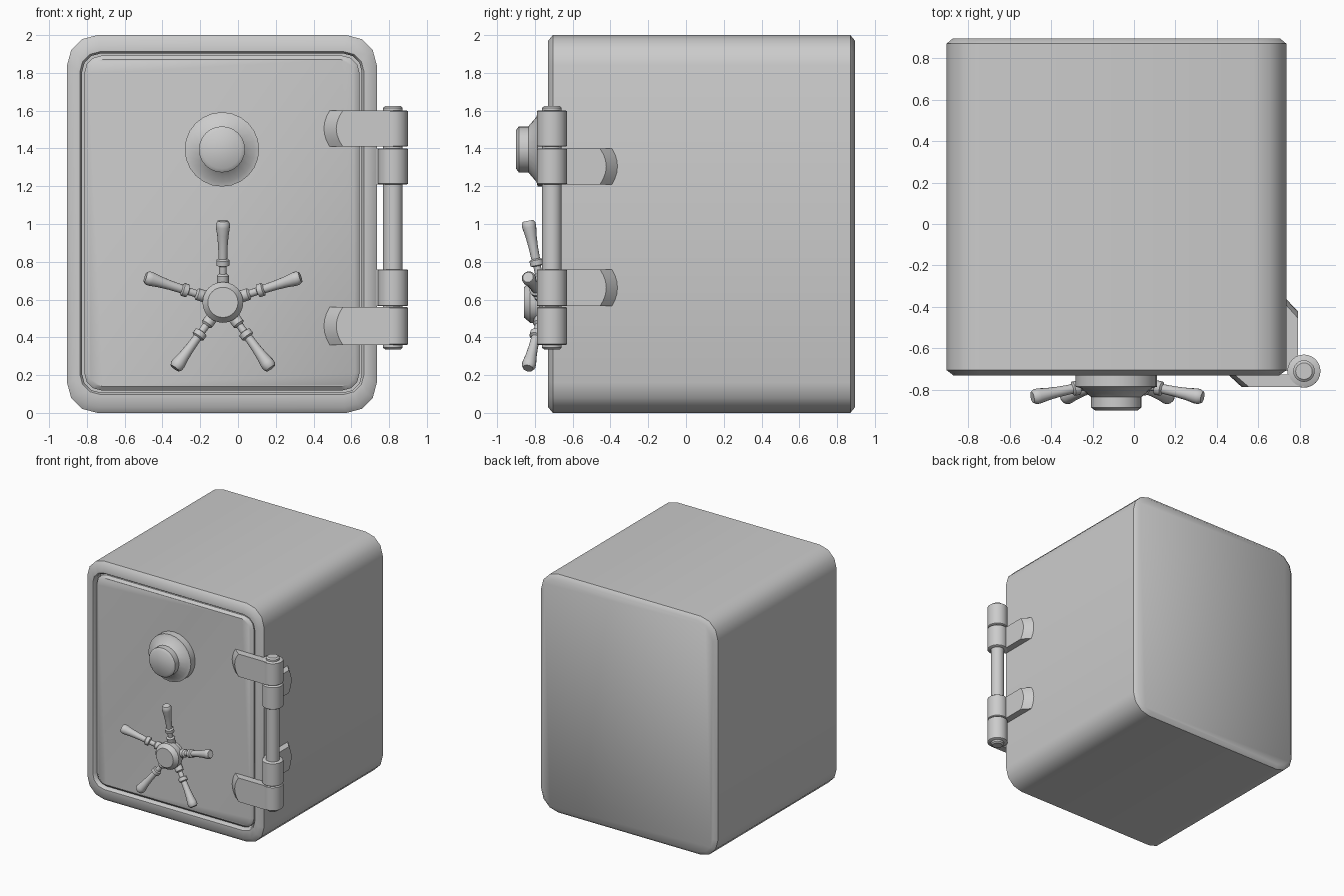
import bpy, bmesh
from math import sin, cos, pi, radians
from mathutils import Vector

if "Cube" in bpy.data.objects:
    bpy.data.objects.remove(bpy.data.objects["Cube"])

CX = -0.085  # centre line of the safe body


def finish(name, bm, angle=40):
    bmesh.ops.recalc_face_normals(bm, faces=bm.faces)
    me = bpy.data.meshes.new(name)
    bm.to_mesh(me)
    bm.free()
    ob = bpy.data.objects.new(name, me)
    bpy.context.collection.objects.link(ob)
    bpy.ops.object.select_all(action='DESELECT')
    bpy.context.view_layer.objects.active = ob
    ob.select_set(True)
    bpy.ops.object.shade_smooth_by_angle(angle=radians(angle))
    return ob


def loft(name, loops, angle=40):
    """Skin a list of equal-length closed loops and cap both ends."""
    bm = bmesh.new()
    rows = [[bm.verts.new(p) for p in loop] for loop in loops]
    n = len(rows[0])
    for a, b in zip(rows, rows[1:]):
        for i in range(n):
            j = (i + 1) % n
            bm.faces.new((a[i], a[j], b[j], b[i]))
    bm.faces.new(rows[0])
    bm.faces.new(rows[-1])
    return finish(name, bm, angle)


def rounded(hx, hz, r, y, cz, seg=3):
    pts = []
    for q, (sx, sz) in enumerate([(1, 1), (-1, 1), (-1, -1), (1, -1)]):
        for k in range(seg + 1):
            a = (q + k / seg) * pi / 2
            pts.append((CX + sx * (hx - r) + r * cos(a), y, cz + sz * (hz - r) + r * sin(a)))
    return pts


def lathe(name, origin, direction, profile, sides=24):
    """Spin (radius, height) pairs about a direction."""
    q = Vector(direction).to_track_quat('Z', 'Y')
    o = Vector(origin)
    return loft(name, [[o + q @ Vector((r * cos(2 * pi * i / sides), r * sin(2 * pi * i / sides), h))
                        for i in range(sides)] for r, h in profile])


# Body with chamfered ends and a recess for the door
loft("safe_body", [rounded(*s) for s in [
    (0.79, 0.97, 0.14, 0.895, 1.0), (0.82, 1.0, 0.16, 0.87, 1.0),
    (0.82, 1.0, 0.16, -0.705, 1.0), (0.787, 0.97, 0.14, -0.73, 1.0),
    (0.752, 0.907, 0.105, -0.73, 1.005), (0.74, 0.897, 0.095, -0.715, 1.005),
    (0.74, 0.897, 0.095, -0.66, 1.005)]])

# Door panel
loft("door", [rounded(*s) for s in [
    (0.728, 0.886, 0.09, -0.65, 1.005), (0.728, 0.886, 0.09, -0.708, 1.005),
    (0.706, 0.865, 0.075, -0.727, 1.005)]])

# Combination dial
lathe("dial", (-0.085, -0.70, 1.395), (0, -1, 0),
      [(0.197, 0), (0.197, 0.085), (0.172, 0.092), (0.122, 0.135), (0.122, 0.185), (0.102, 0.2)])

# Wheel hub and five turned handles
HUB = Vector((-0.08, -0.75, 0.585))
lathe("wheel_hub", (-0.08, -0.70, 0.585), (0, -1, 0),
      [(0.085, 0), (0.085, 0.05), (0.108, 0.075), (0.108, 0.125), (0.08, 0.158)])
spoke = [(0.022, 0.05), (0.032, 0.1), (0.032, 0.145), (0.02, 0.155), (0.02, 0.195),
         (0.035, 0.2), (0.035, 0.228), (0.023, 0.235), (0.025, 0.3), (0.03, 0.36),
         (0.037, 0.405), (0.037, 0.425), (0.028, 0.44)]
for i in range(5):
    a = pi / 2 + i * 2 * pi / 5
    lathe(f"wheel_handle_{i + 1}", HUB, (cos(a), -0.2, sin(a)), spoke, 16)

# Hinge pin
PX, PY = 0.82, -0.71
lathe("hinge_pin", (PX, PY, 0), (0, 0, 1),
      [(0.04, 0.335), (0.052, 0.345), (0.052, 1.615), (0.04, 1.625)])


def arm(name, z0, z1, place):
    """Flat strap with a bowed, sloping end; place maps (along, thickness, z)."""
    def outline(corner, bow, t):
        pts = [(0, z0)]
        for k in range(7):
            f = k / 6
            pts.append((corner + bow * (1 - (2 * f - 1) ** 2), z0 + f * (z1 - z0)))
        pts.append((0, z1))
        return [place(u, t, z) for u, z in pts]
    loft(name, [outline(0.335, 0.03, 0.0), outline(0.265, 0.035, 0.06)], 30)


# Hinge knuckles, each with a strap to the door face or the body side
for name, z0, z1, on_door in [("upper_door", 1.41, 1.6, True), ("upper_body", 1.21, 1.4, False),
                              ("lower_body", 0.565, 0.76, False), ("lower_door", 0.36, 0.56, True)]:
    lathe(name + "_knuckle", (PX, PY, 0), (0, 0, 1),
          [(0.075, z0), (0.08, z0 + 0.004), (0.08, z1 - 0.004), (0.075, z1)])
    if on_door:
        arm(name + "_strap", z0, z1, lambda u, t, z: (PX - u, -0.727 - t, z))
    else:
        arm(name + "_strap", z0, z1, lambda u, t, z: (0.732 + t, PY + 0.0 + u * 0.96, z))
